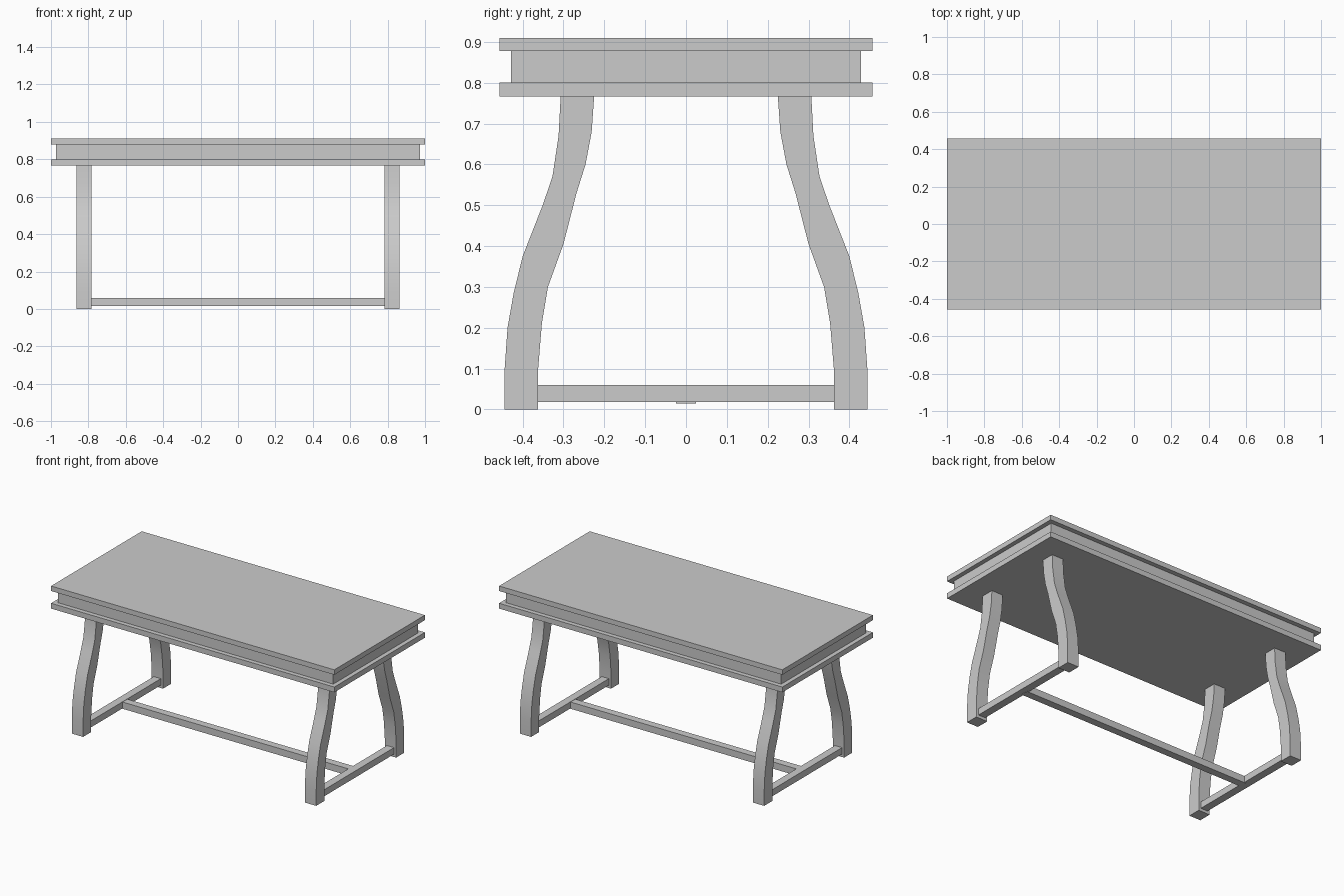
import bpy, bmesh

if "Cube" in bpy.data.objects:
    bpy.data.objects.remove(bpy.data.objects["Cube"])


def box(name, x0, x1, y0, y1, z0, z1):
    bm = bmesh.new()
    bmesh.ops.create_cube(bm, size=1)
    for v in bm.verts:
        v.co = ((x0 + x1) / 2 + v.co.x * (x1 - x0),
                (y0 + y1) / 2 + v.co.y * (y1 - y0),
                (z0 + z1) / 2 + v.co.z * (z1 - z0))
    me = bpy.data.meshes.new(name)
    bm.to_mesh(me)
    bm.free()
    ob = bpy.data.objects.new(name, me)
    bpy.context.collection.objects.link(ob)
    return ob


def extrude_profile(name, pts, x0, x1):
    """Extrude a closed (y, z) outline along x."""
    bm = bmesh.new()
    face = bm.faces.new([bm.verts.new((x0, y, z)) for y, z in pts])
    ext = bmesh.ops.extrude_face_region(bm, geom=[face])
    for v in ext["geom"]:
        if isinstance(v, bmesh.types.BMVert):
            v.co.x = x1
    bmesh.ops.recalc_face_normals(bm, faces=bm.faces)
    me = bpy.data.meshes.new(name)
    bm.to_mesh(me)
    bm.free()
    ob = bpy.data.objects.new(name, me)
    bpy.context.collection.objects.link(ob)
    bpy.context.view_layer.objects.active = ob
    ob.select_set(True)
    bpy.ops.object.shade_smooth_by_angle()
    ob.select_set(False)
    return ob


# Layered table top with a recessed middle band
box("table_top", -1, 1, -0.457, 0.457, 0.878, 0.91)
box("apron_band", -0.972, 0.972, -0.428, 0.428, 0.80, 0.878)
box("lower_board", -1, 1, -0.457, 0.457, 0.766, 0.80)

# S-curved legs: outer edge going up, inner edge going down
outer = [(0.444, 0), (0.444, 0.10), (0.437, 0.20), (0.422, 0.285), (0.400, 0.375),
         (0.351, 0.50), (0.327, 0.57), (0.312, 0.67), (0.307, 0.766)]
inner = [(0.225, 0.766), (0.231, 0.68), (0.246, 0.60), (0.268, 0.53),
         (0.300, 0.405), (0.338, 0.30), (0.353, 0.21), (0.362, 0.10), (0.362, 0)]
for sx, side in ((-1, "left"), (1, "right")):
    for sy, end in ((-1, "front"), (1, "back")):
        extrude_profile(f"{end}_{side}_leg", [(sy * y, z) for y, z in outer + inner],
                        sx * 0.783, sx * 0.863)
    # Cross stretcher joining each pair of legs
    c = sx * 0.823
    box(f"{side}_stretcher", c - 0.025, c + 0.025, -0.365, 0.365, 0.018, 0.06)

# Long stretcher between the two leg pairs
box("long_stretcher", -0.81, 0.81, -0.024, 0.024, 0.015, 0.058)
